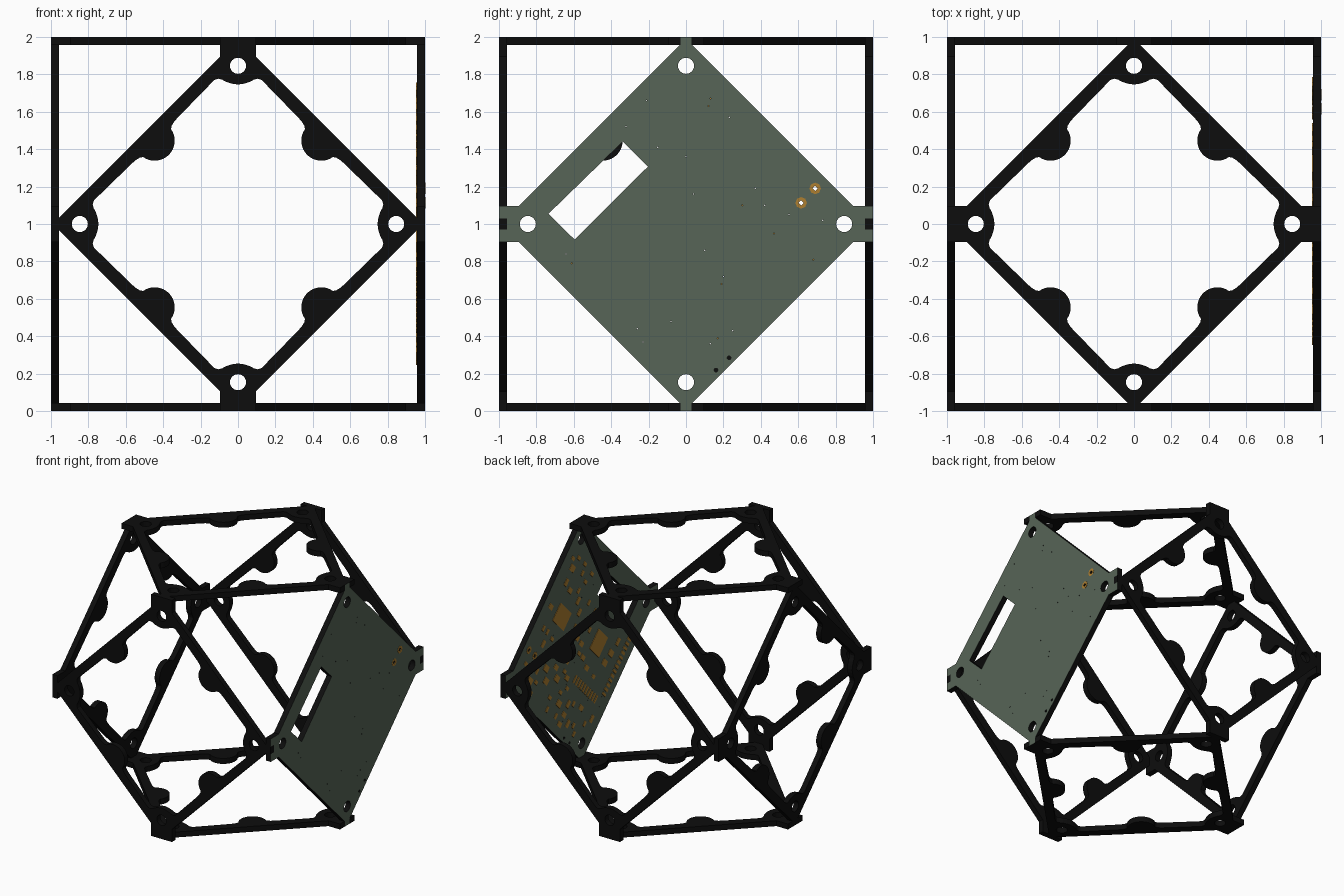
import bpy, math, random
from mathutils import Matrix, Vector

cube = bpy.data.objects.get("Cube")
if cube:
    bpy.data.objects.remove(cube, do_unlink=True)


def material(name, rgb):
    m = bpy.data.materials.new(name)
    m.use_nodes = True
    m.diffuse_color = (*rgb, 1)
    bsdf = m.node_tree.nodes["Principled BSDF"]
    bsdf.inputs["Base Color"].default_value = (*rgb, 1)
    bsdf.inputs["Roughness"].default_value = 0.7
    return m


BLACK = material("matte black", (0.004, 0.004, 0.004))
GREEN = material("board green", (0.095, 0.128, 0.095))
GOLD = material("gold copper", (0.42, 0.21, 0.03))

THICK = 0.045


def circle(cx, cy, r, n=24):
    return [(cx + r * math.cos(2 * math.pi * i / n),
             cy + r * math.sin(2 * math.pi * i / n)) for i in range(n)]


def slanted_rect(cx, cy, w, h):
    """Rectangle turned by 45 degrees."""
    c = math.sqrt(0.5)
    return [(cx + c * (a * w - b * h) / 2, cy + c * (a * w + b * h) / 2)
            for a, b in ((-1, -1), (1, -1), (1, 1), (-1, 1))]


def plate(name, loops, axes, offset, thick, mats):
    """Extrude flat loops (inner ones become holes) and stand the plate on an axis."""
    cu = bpy.data.curves.new(name, 'CURVE')
    cu.dimensions = '2D'
    cu.fill_mode = 'BOTH'
    cu.extrude = thick / 2
    for loop in loops:
        s = cu.splines.new('POLY')
        s.points.add(len(loop) - 1)
        for p, (x, y) in zip(s.points, loop):
            p.co = (x, y, 0, 1)
        s.use_cyclic_u = True
    tmp = bpy.data.objects.new(name + "_curve", cu)
    bpy.context.collection.objects.link(tmp)
    dg = bpy.context.evaluated_depsgraph_get()
    mesh = bpy.data.meshes.new_from_object(tmp.evaluated_get(dg))
    bpy.data.objects.remove(tmp, do_unlink=True)
    bpy.data.curves.remove(cu)
    u, v, n = (Vector(a) for a in axes)
    m = Matrix((u, v, n)).transposed().to_4x4()
    m.translation = n * offset + Vector((0, 0, 1))
    # first material on rims, last on the two flat sides
    mesh.materials.clear()
    for mt in mats:
        mesh.materials.append(mt)
    for p in mesh.polygons:
        p.use_smooth = False
        p.material_index = len(mats) - 1 if abs(p.normal.z) > 0.9 else 0
    mesh.transform(m)
    mesh.name = name
    ob = bpy.data.objects.new(name, mesh)
    bpy.context.collection.objects.link(ob)
    return ob


# Outer outline: diamond with slotted wide tabs on u and narrow tabs on v
quad = [(0.955, 0.03), (1, 0.03), (1, 0.095), (0.895, 0.095), (0.03, 0.96), (0.03, 1)]
outline = (quad + [(-x, y) for x, y in reversed(quad)]
           + [(-x, -y) for x, y in quad] + [(x, -y) for x, y in reversed(quad)])

# Inner opening: lobes round the corner holes and half discs on each bar
corner = [(0, 0.745), (0.03, 0.749), (0.06, 0.758), (0.085, 0.771), (0.105, 0.776),
          (0.125, 0.77), (0.145, 0.75), (0.325, 0.565), (0.345, 0.541), (0.355, 0.523)]
arc = [(0.445 + 0.107 * math.cos(math.radians(a)), 0.445 + 0.107 * math.sin(math.radians(a)))
       for a in range(145, 306, 10)]
quarter = corner + arc + [(y, x) for x, y in reversed(corner[1:])]
opening = []
for k in range(4):
    c, s = [(1, 0), (0, -1), (-1, 0), (0, 1)][k]
    opening += [(c * x - s * y, s * x + c * y) for x, y in quarter]

screw_holes = [circle(x, y, 0.043) for x, y in ((0.845, 0), (-0.845, 0), (0, 0.845), (0, -0.845))]

X, Y, Z = (1, 0, 0), (0, 1, 0), (0, 0, 1)
OFF = 1 - THICK / 2

# Five open frames
for name, axes, side in (("front_frame", (Z, X, Y), -1), ("back_frame", (Z, X, Y), 1),
                         ("left_side_frame", (Y, Z, X), -1),
                         ("top_frame", (X, Y, Z), 1), ("bottom_frame", (X, Y, Z), -1)):
    plate(name, [outline, opening] + screw_holes, axes, side * OFF, THICK, [BLACK])

# Circuit board with slot, plated holes and tiny drilled holes
BOARD = (Y, Z, X)
slot = [(-0.338, 0.44), (-0.203, 0.307), (-0.595, 0.917 - 1), (-0.735, 0.054)]
plated = [(0.69, 0.19), (0.615, 0.113)]
drills = [(-0.21, 0.66), (0.13, 0.67), (0.12, 0.63), (0.23, 0.57), (-0.15, 0.41), (0, 0.36),
          (0.37, 0.19), (0.3, 0.1), (0.42, 0.1), (0.47, -0.05), (0.55, 0.05), (0.73, 0.02),
          (0.1, -0.14), (0.2, -0.28), (0.19, -0.32), (-0.08, -0.52), (-0.26, -0.56),
          (0.17, -0.61), (0.25, -0.57), (0.13, -0.64), (-0.23, -0.63), (-0.64, -0.16),
          (-0.61, -0.21), (0.04, 0.16), (-0.32, 0.52), (0.68, -0.19)]
board_holes = ([slot] + screw_holes + [circle(x, y, 0.014, 4) for x, y in plated]
               + [circle(x, y, 0.004, 4) for x, y in drills]
               + [circle(x, y, 0.011, 6) for x, y in ((0.23, -0.715), (0.16, -0.78))])
plate("circuit_board", [outline] + board_holes, BOARD, OFF, THICK, [BLACK, GREEN])

# Gold rings on both sides of the plated holes
for i, (x, y) in enumerate(plated):
    for side, off in (("outer", 0.9995), ("inner", 0.9545)):
        plate(f"gold_ring_{side}_{i + 1}", [circle(x, y, 0.031, 8), circle(x, y, 0.014, 4)],
              BOARD, off, 0.004, [GOLD])

# Solder pads on the inner side: two large pads, pin rows, scattered small pads
pads = [slanted_rect(0.26, 0.30, 0.2, 0.15), slanted_rect(-0.22, -0.1, 0.17, 0.17)]
taken = [(0.26, 0.30, 0.15), (-0.22, -0.1, 0.15)]
for i in range(13):
    t = i / 12
    pads.append(slanted_rect(-0.62 + 0.33 * t, -0.22 - 0.33 * t, 0.055, 0.022))
    taken.append((-0.62 + 0.33 * t, -0.22 - 0.33 * t, 0.06))
for i in range(10):
    t = i / 9
    pads.append(slanted_rect(0.09 - 0.27 * t, -0.28 - 0.27 * t, 0.022, 0.065))
    taken.append((0.09 - 0.27 * t, -0.28 - 0.27 * t, 0.06))
taken += [(x, y, 0.06) for x, y in plated]
taken += [(x, y, 0.1) for x, y in ((0.845, 0), (-0.845, 0), (0, 0.845), (0, -0.845))]
taken += [(-0.27 - 0.05 * i, 0.37 - 0.05 * i, 0.15) for i in range(9)]
random.seed(4)
for _ in range(900):
    x, y = random.uniform(-0.85, 0.85), random.uniform(-0.85, 0.85)
    w, h = random.choice(((0.03, 0.045), (0.045, 0.03), (0.04, 0.06), (0.06, 0.04), (0.07, 0.05)))
    r = math.hypot(w, h) / 2
    if abs(x) + abs(y) > 0.88 or len(taken) > 150:
        continue
    if all(math.hypot(x - a, y - b) > r + q + 0.008 for a, b, q in taken):
        pads.append(slanted_rect(x, y, w, h))
        taken.append((x, y, r))
plate("solder_pads", pads, BOARD, 0.9535, 0.004, [GOLD])
